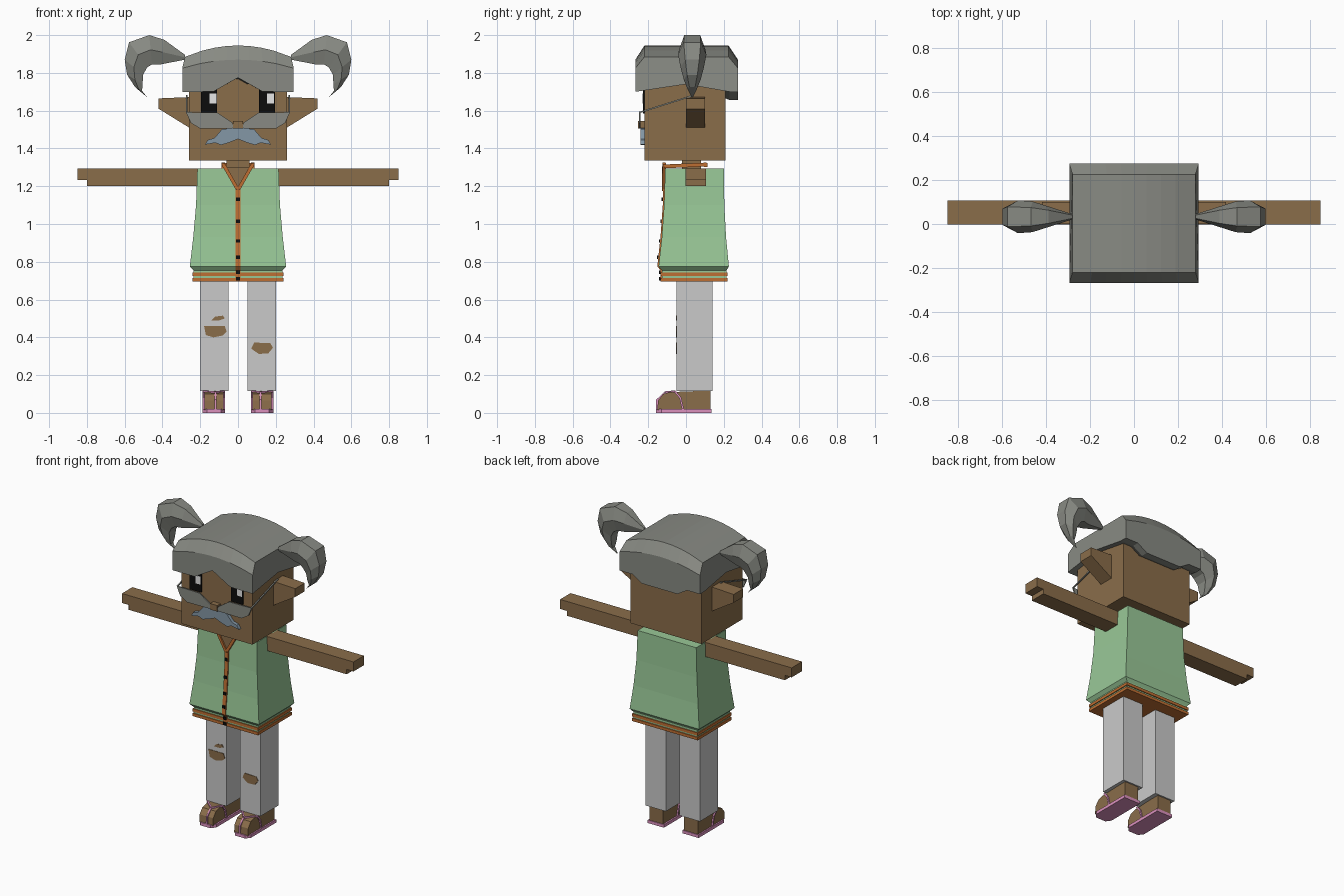
import bpy, bmesh
from mathutils import Vector, Matrix

old = bpy.data.objects.get("Cube")
if old:
    bpy.data.objects.remove(old, do_unlink=True)


def material(name, hexcode):
    rgb = [int(hexcode[i:i + 2], 16) / 255 for i in (0, 2, 4)]
    col = [c / 12.92 if c < 0.04 else ((c + 0.055) / 1.055) ** 2.4 for c in rgb] + [1]
    m = bpy.data.materials.new(name)
    m.use_nodes = True
    m.diffuse_color = col
    m.node_tree.nodes["Principled BSDF"].inputs["Base Color"].default_value = col
    return m


SKIN = material("brown skin", "8A6D4A")
HAIR = material("grey hair", "888A83")
GREEN = material("green cloth", "99C897")
ORANGE = material("orange trim", "BE6E32")
TROUSER = material("pale grey cloth", "CACACA")
PINK = material("pink sandal", "DC91BE")
BLUE = material("blue grey moustache", "8497A6")
BLACK = material("black", "0C0C0C")
WHITE = material("white", "F8F8F8")


def finish(name, bm, mat):
    bmesh.ops.recalc_face_normals(bm, faces=bm.faces)
    me = bpy.data.meshes.new(name)
    bm.to_mesh(me)
    bm.free()
    me.materials.append(mat)
    ob = bpy.data.objects.new(name, me)
    bpy.context.scene.collection.objects.link(ob)
    return ob


def loft(name, rings, mat):
    """Skin a list of equal-length closed rings and cap both ends."""
    bm = bmesh.new()
    vs = [[bm.verts.new(p) for p in r] for r in rings]
    n = len(vs[0])
    for a, b in zip(vs, vs[1:]):
        for i in range(n):
            j = (i + 1) % n
            bm.faces.new((a[i], a[j], b[j], b[i]))
    bm.faces.new(vs[0])
    bm.faces.new(vs[-1])
    return finish(name, bm, mat)


def box(name, x0, x1, y0, y1, z0, z1, mat):
    ring = [(x0, y0), (x1, y0), (x1, y1), (x0, y1)]
    return loft(name, [[(x, y, z) for x, y in ring] for z in (z0, z1)], mat)


def front_prism(name, pts, y0, y1, mat):
    """Outline in x, z extruded along y."""
    return loft(name, [[(x, y, z) for x, z in pts] for y in (y0, y1)], mat)


def bar(name, a, b, w, mat, d=None):
    a, b = Vector(a), Vector(b)
    bm = bmesh.new()
    rot = (b - a).to_track_quat('Z', 'Y').to_matrix().to_4x4()
    size = Matrix.Diagonal((w, d or w, (b - a).length, 1))
    bmesh.ops.create_cube(bm, size=1, matrix=Matrix.Translation((a + b) / 2) @ rot @ size)
    return finish(name, bm, mat)


def flip(pts, s):
    return [(s * p[0], *p[1:]) for p in pts]


# Head, neck and nose
box("head", -0.26, 0.26, -0.22, 0.21, 1.335, 1.80, SKIN)
box("neck", -0.06, 0.06, -0.02, 0.08, 1.25, 1.36, SKIN)
box("nose", -0.026, 0.026, -0.255, -0.21, 1.505, 1.545, SKIN)

# Hair cap: arched along x, with a notched fringe and a dipping back edge
columns = []
for x in (-0.295, -0.2, -0.13, -0.06, 0, 0.06, 0.13, 0.2, 0.295):
    arch = 1 - (x / 0.295) ** 2
    fringe = 1.70 + max(0, 0.075 - 0.57 * abs(x))
    nape = 1.70 if abs(x) > 0.19 else 1.657
    lip, top = 1.825 + 0.045 * arch, 1.885 + 0.06 * arch
    columns.append([(x, -0.268, fringe), (x, -0.268, lip), (x * 0.95, -0.22, top),
                    (x * 0.95, 0.225, top), (x, 0.275, lip), (x, 0.275, nape),
                    (x, 0.23, nape), (x, 0, 1.74)])
loft("hair_cap", columns, HAIR)

# Curled pigtails: outer point, inner point, half width per section
curl = [(0.28, 1.895, 0.28, 1.87, 0.012), (0.39, 1.975, 0.41, 1.845, 0.05),
        (0.47, 2.0, 0.455, 1.845, 0.07), (0.577, 1.962, 0.48, 1.83, 0.075),
        (0.60, 1.87, 0.503, 1.79, 0.062), (0.587, 1.79, 0.505, 1.74, 0.045),
        (0.545, 1.725, 0.508, 1.705, 0.025), (0.482, 1.672, 0.48, 1.67, 0.003)]
for side, s in (("left", 1), ("right", -1)):
    rings = []
    for ox, oz, ix, iz, w in curl:
        mx, mz = (ox + ix) / 2, (oz + iz) / 2
        ring = [(ox, -0.6 * w, oz), (ox, 0.6 * w, oz), (mx, w, mz),
                (ix, 0.6 * w, iz), (ix, -0.6 * w, iz), (mx, -w, mz)]
        rings.append([(s * x, y + 0.033, z) for x, y, z in ring])
    loft(side + "_pigtail", rings, HAIR)

    # Ear
    ear = [(0.25, 1.672), (0.42, 1.665), (0.42, 1.61), (0.25, 1.505)]
    front_prism(side + "_ear", flip(ear, s), 0.0, 0.1, SKIN)

    # Eye with white patch
    ex = sorted((s * 0.11, s * 0.195))
    box(side + "_eye", *ex, -0.228, -0.219, 1.585, 1.72, BLACK)
    wx = 0.153 if s > 0 else -0.152
    box(side + "_eye_white", wx, wx + 0.037, -0.231, -0.227, 1.637, 1.69, WHITE)

    # Half-moon lens and temple rod
    lens = [(0.275, 1.592), (0.11, 1.59), (0.03, 1.537), (0.02, 1.507), (0.2, 1.505), (0.25, 1.535)]
    front_prism(side + "_lens", flip(lens, s), -0.25, -0.242, HAIR)
    bar(side + "_temple", (s * 0.272, -0.248, 1.59), (s * 0.272, 0.03, 1.678), 0.008, HAIR)

    # Moustache half
    tache = [(0, 1.51), (0.085, 1.502), (0.125, 1.455), (0.16, 1.445), (0.175, 1.42),
             (0.12, 1.43), (0.09, 1.418), (0.05, 1.43), (0, 1.45)]
    front_prism(side + "_moustache", flip(tache, s), -0.242, -0.218, BLUE)

    # Arm: hand block stepped back underneath
    arm = [(0.15, 1.295), (0.85, 1.295), (0.85, 1.232), (0.80, 1.232), (0.80, 1.2), (0.15, 1.2)]
    front_prism(side + "_arm", flip(arm, s), -0.003, 0.106, SKIN)

    # Collar: front V strip and shoulder strip
    bar(side + "_collar_front", (s * 0.08, -0.116, 1.32), (0, -0.119, 1.18), 0.018, ORANGE)
    bar(side + "_collar_side", (s * 0.078, -0.115, 1.305), (s * 0.078, 0.11, 1.315), 0.02, ORANGE)

    # Trouser leg
    lx = sorted((s * 0.05, s * 0.2))
    box(side + "_leg", *lx, -0.05, 0.14, 0.115, 0.72, TROUSER)

    # Foot with rounded toe, sole and straps
    foot = [(0.13, 0.015), (0.13, 0.118), (-0.085, 0.11), (-0.12, 0.1), (-0.148, 0.065), (-0.152, 0.015)]
    loft(side + "_foot", [[(s * x, y, z) for y, z in foot] for x in (0.078, 0.178)], SKIN)
    sole = [(0.068, 0.135), (0.187, 0.135), (0.187, -0.13), (0.165, -0.16), (0.09, -0.16), (0.068, -0.13)]
    loft(side + "_sole", [[(s * x, y, z) for x, y in sole] for z in (0, 0.02)], PINK)
    for x in (0.074, 0.182):
        bar(side + "_strap", (s * x, -0.015, 0.015), (s * x, -0.03, 0.08), 0.01, PINK)
        bar(side + "_strap_upper", (s * x, -0.03, 0.08), (s * x, -0.06, 0.115), 0.01, PINK)
        bar(side + "_strap_top", (s * x, -0.058, 0.114), (s * 0.12, -0.11, 0.109), 0.01, PINK)
    bar(side + "_toe_strap", (s * 0.12, -0.11, 0.107), (s * 0.12, -0.155, 0.066), 0.01, PINK)
    bar(side + "_toe_post", (s * 0.12, -0.154, 0.07), (s * 0.12, -0.155, 0.015), 0.01, PINK)

# Flared tunic: z, half width, front y, back y
tunic = [(1.295, 0.215, -0.11, 0.2), (1.1, 0.222, -0.116, 0.203), (0.93, 0.237, -0.128, 0.212),
         (0.775, 0.255, -0.145, 0.227), (0.755, 0.235, -0.128, 0.215), (0.70, 0.235, -0.128, 0.215)]
loft("tunic", [[(-w, f, z), (w, f, z), (w, b, z), (-w, b, z)] for z, w, f, b in tunic], GREEN)
for z0, z1 in ((0.695, 0.714), (0.725, 0.744)):
    box("hem_stripe", -0.241, 0.241, -0.134, 0.221, z0, z1, ORANGE)

# Neck opening and back of the collar
front_prism("neck_opening", [(-0.075, 1.3), (0.075, 1.3), (0, 1.185)], -0.118, -0.109, SKIN)
bar("collar_back", (-0.085, 0.105, 1.312), (0.085, 0.105, 1.312), 0.02, ORANGE)


# Button strip following the tunic front
def front_y(z):
    for (z1, _, f1, _), (z0, _, f0, _) in zip(tunic, tunic[1:]):
        if z0 <= z <= z1:
            return f0 + (f1 - f0) * (z - z0) / (z1 - z0)


rings = []
for z in (1.19, 1.1, 0.93, 0.775, 0.755, 0.70):
    y = front_y(z)
    rings.append([(-0.013, y - 0.007, z), (0.013, y - 0.007, z), (0.013, y + 0.002, z), (-0.013, y + 0.002, z)])
loft("button_strip", rings, ORANGE)
for z in (1.13, 1.015, 0.91, 0.825, 0.745, 0.71):
    y = front_y(z)
    box("button", -0.01, 0.01, y - 0.014, y - 0.005, z - 0.009, z + 0.009, BLACK)

# Torn patches on the trouser fronts
tears = [[(-0.18, 0.46), (-0.07, 0.46), (-0.06, 0.43), (-0.08, 0.41), (-0.13, 0.4), (-0.17, 0.412)],
         [(-0.14, 0.49), (-0.12, 0.51), (-0.08, 0.515), (-0.07, 0.5), (-0.1, 0.49)],
         [(0.07, 0.34), (0.085, 0.372), (0.17, 0.37), (0.185, 0.345), (0.16, 0.315), (0.11, 0.312)]]
for pts in tears:
    front_prism("torn_patch", pts, -0.053, -0.048, SKIN)
